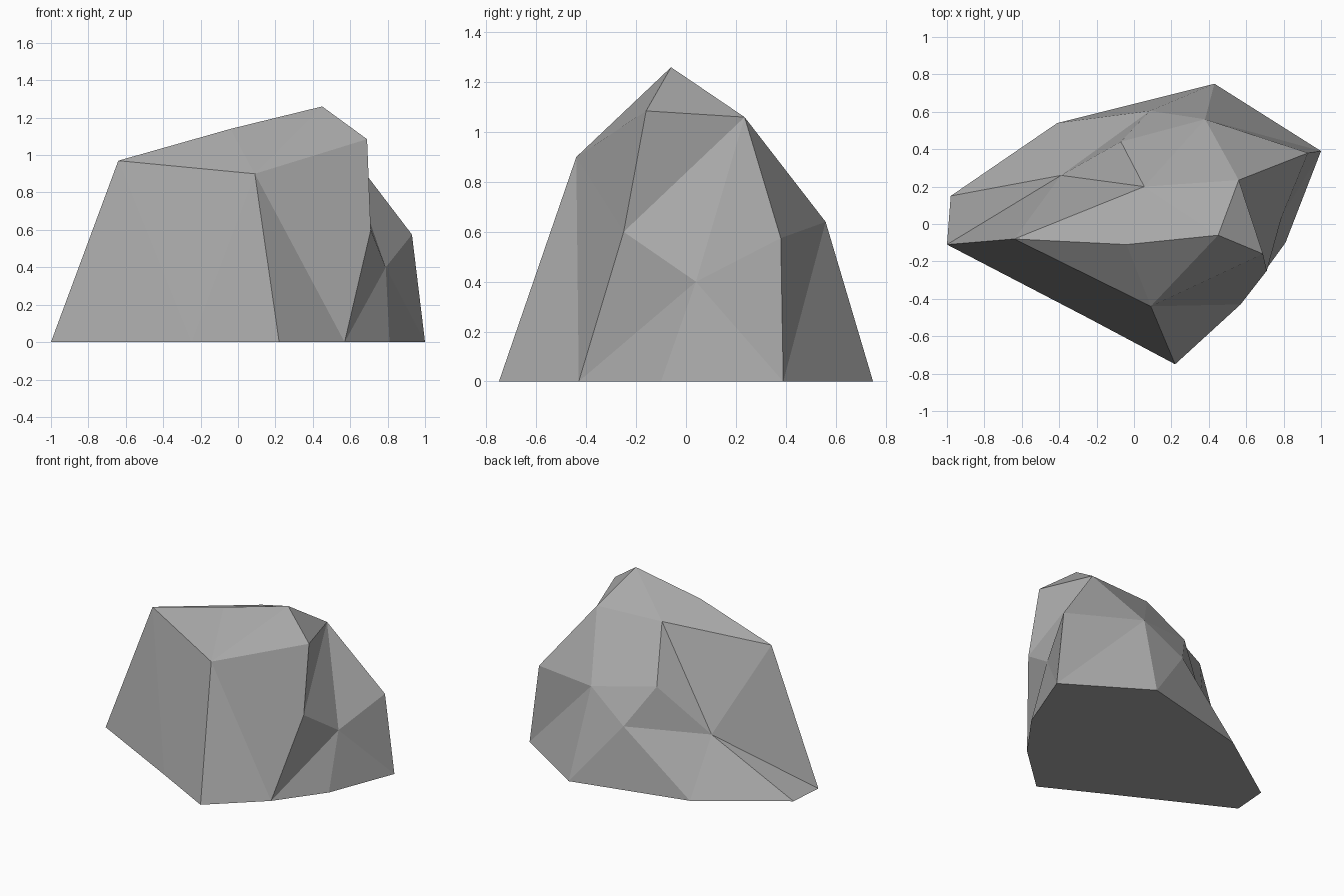
import bpy, bmesh

if "Cube" in bpy.data.objects:
    bpy.data.objects.remove(bpy.data.objects["Cube"])

# Ground outline of the boulder, counter-clockwise from the left tip
outline = dict(zip("abcdefghi", [
    (-1, -.11), (-.25, -.5), (.22, -.75), (.57, -.43), (.81, -.1),
    (1, .39), (.43, .75), (-.41, .54), (-.98, .15)]))

# Chiselled corners above the ground
corners = {
    "A": (-.64, -.08, .97), "B": (.09, -.44, .90), "C": (.69, -.16, 1.085),
    "D": (.45, -.06, 1.26), "E": (.56, .235, 1.06), "F": (.93, .38, .575),
    "G": (.71, -.25, .60), "H": (.79, .04, .40), "I": (.38, .56, .64),
    "J": (-.04, -.11, 1.14), "K": (.055, .20, 1.065), "L": (-.39, .26, .375),
    "M": (-.07, .44, .71), "N": (.085, .605, .44)}

# Facets fan out from a hub corner across its neighbours
fans = {"A": "abBJKLa", "B": "bcdGCDJ", "G": "dHEC", "H": "defFE",
        "D": "CEKJ", "I": "fgNMKEFf", "L": "KMNhia", "N": "gh"}

bm = bmesh.new()
v = {k: bm.verts.new((x, y, 0)) for k, (x, y) in outline.items()}
v.update({k: bm.verts.new(p) for k, p in corners.items()})
for hub, ring in fans.items():
    for p, q in zip(ring, ring[1:]):
        bm.faces.new((v[hub], v[p], v[q]))

# Flat underside
bm.faces.new([v[k] for k in reversed("abcdefghi")])
bmesh.ops.recalc_face_normals(bm, faces=bm.faces)

mesh = bpy.data.meshes.new("boulder")
bm.to_mesh(mesh)
bm.free()

# Stone colour
stone = bpy.data.materials.new("grey stone")
stone.diffuse_color = (.4, .4, .4, 1)
stone.use_nodes = True
stone.node_tree.nodes["Principled BSDF"].inputs["Base Color"].default_value = stone.diffuse_color
mesh.materials.append(stone)
boulder = bpy.data.objects.new("boulder", mesh)
bpy.context.collection.objects.link(boulder)
